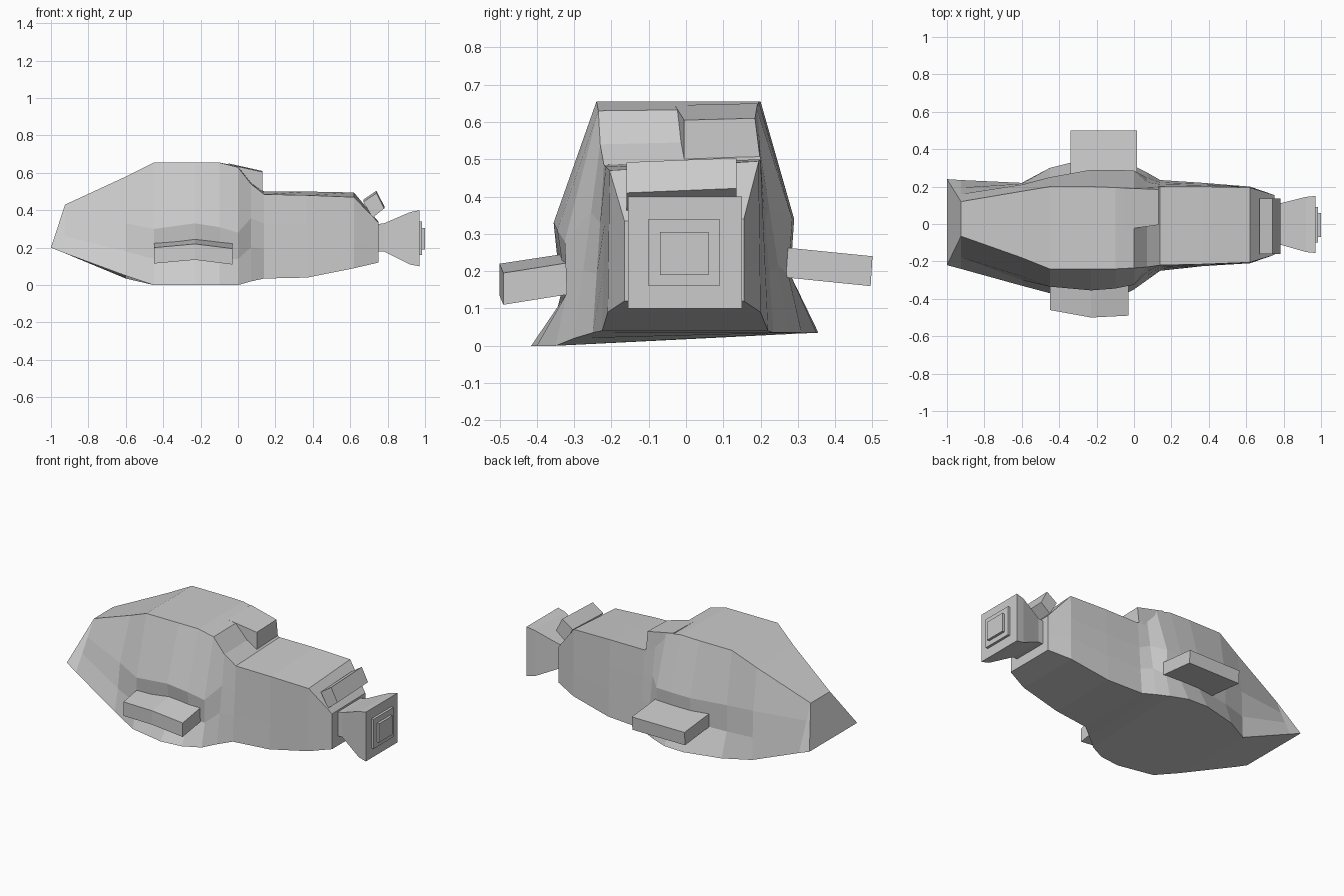
import bpy, bmesh
from mathutils import Vector

cube = bpy.data.objects.get("Cube")
if cube:
    bpy.data.objects.remove(cube, do_unlink=True)

grey = bpy.data.materials.new("hull_grey")
grey.use_nodes = True
grey.diffuse_color = (0.6, 0.6, 0.6, 1)
grey.node_tree.nodes["Principled BSDF"].inputs["Base Color"].default_value = (0.6, 0.6, 0.6, 1)


def loft(name, rings):
    """Skin a closed, flat-shaded solid through rings of equal point count."""
    bm = bmesh.new()
    loops = [[bm.verts.new(p) for p in ring] for ring in rings]
    for a, b in zip(loops, loops[1:]):
        for i in range(len(a)):
            j = (i + 1) % len(a)
            bm.faces.new((a[i], a[j], b[j], b[i]))
    bm.faces.new(loops[0])
    bm.faces.new(loops[-1])
    bmesh.ops.remove_doubles(bm, verts=bm.verts, dist=0.0005)
    bmesh.ops.recalc_face_normals(bm, faces=bm.faces)
    mesh = bpy.data.meshes.new(name)
    bm.to_mesh(mesh)
    bm.free()
    mesh.materials.append(grey)
    obj = bpy.data.objects.new(name, mesh)
    bpy.context.collection.objects.link(obj)
    return obj


def ring(x, *points):
    """Cross-section of (y, z) points at one station along the hull."""
    return [Vector((x, y, z)) for y, z in points]


def slab_ring(x, front_bottom, front_top, back_top, back_bottom):
    """Four-corner section whose sides are split to match the eight-point hull."""
    fb, ft, bt, bb = ring(x, front_bottom, front_top, back_top, back_bottom)
    return [fb, fb.lerp(ft, 0.35), fb.lerp(ft, 0.65), ft,
            bt, bb.lerp(bt, 0.65), bb.lerp(bt, 0.35), bb]


def rect_ring(x, y0, y1, z0, z1):
    return ring(x, (y0, z0), (y0, z1), (y1, z1), (y1, z0))


# Hull: wedge nose, flared belly and slim tail
nose = [
    slab_ring(-1, (-.22, .2), (-.22, .2), (.24, .2), (.24, .2)),
    slab_ring(-.925, (-.24, .17), (-.065, .43), (.12, .43), (.235, .17)),
]
belly = [
    ring(-.6, (-.33, .05), (-.3, .18), (-.28, .33), (-.18, .58),
         (.175, .58), (.21, .33), (.215, .17), (.22, .035)),
    ring(-.45, (-.37, 0), (-.335, .14), (-.335, .3), (-.24, .655),
         (.2, .655), (.25, .34), (.25, .18), (.3, .035)),
    ring(-.23, (-.415, 0), (-.32, .14), (-.355, .33), (-.24, .655),
         (.2, .655), (.29, .34), (.28, .19), (.355, .035)),
    ring(-.1, (-.4, 0), (-.32, .14), (-.345, .31), (-.24, .655),
         (.195, .655), (.29, .34), (.28, .19), (.35, .035)),
    ring(0, (-.35, 0), (-.32, .14), (-.325, .28), (-.235, .63),
         (.19, .635), (.285, .34), (.275, .19), (.31, .035)),
]
tail = [
    slab_ring(.07, (-.3, .02), (-.23, .54), (.195, .55), (.275, .035)),
    slab_ring(.14, (-.25, .035), (-.22, .485), (.2, .5), (.235, .035)),
    slab_ring(.37, (-.225, .04), (-.215, .48), (.2, .5), (.22, .04)),
    slab_ring(.62, (-.21, .09), (-.205, .47), (.195, .495), (.2, .09)),
    slab_ring(.75, (-.165, .12), (-.165, .335), (.155, .34), (.155, .12)),
]
loft("hull", nose + belly + tail)

# Raised block on the back half of the roof
loft("roof_block", [
    ring(-.05, (-.03, .5), (-.03, .645), (.192, .65), (.195, .5)),
    ring(.13, (-.005, .48), (-.005, .605), (.185, .61), (.2, .49)),
])

# Bent fin on the front side
loft("front_side_fin", [
    ring(x, (tip, top - .085), (tip, top), (-.27, top + .035), (-.27, top - .05))
    for x, tip, top in ((-.45, -.46, .2), (-.23, -.5, .22), (-.03, -.49, .195))
])

# Straight fin on the back side
loft("back_side_fin", [
    ring(x, (.2, .19), (.2, .27), (.5, .24), (.495, .16))
    for x in (-.34, .015)
])

# Tilted plate above the tail
loft("tail_plate", [
    [Vector((x, y, z + lift)) for x, z in
     ((.67, .445), (.74, .492), (.782, .41), (.72, .36))]
    for y, lift in ((-.16, 0), (.135, .012))
])

# Flared engine nozzle with two raised steps on its end
loft("engine_nozzle", [
    rect_ring(.74, -.11, .11, .18, .325),
    rect_ring(.78, -.11, .11, .18, .33),
    rect_ring(.92, -.15, .145, .11, .39),
    rect_ring(.97, -.155, .15, .1, .4),
])
loft("nozzle_outer_step", [rect_ring(x, -.1, .09, .16, .34) for x in (.96, .985)])
loft("nozzle_inner_step", [rect_ring(x, -.07, .06, .19, .305) for x in (.96, 1)])
